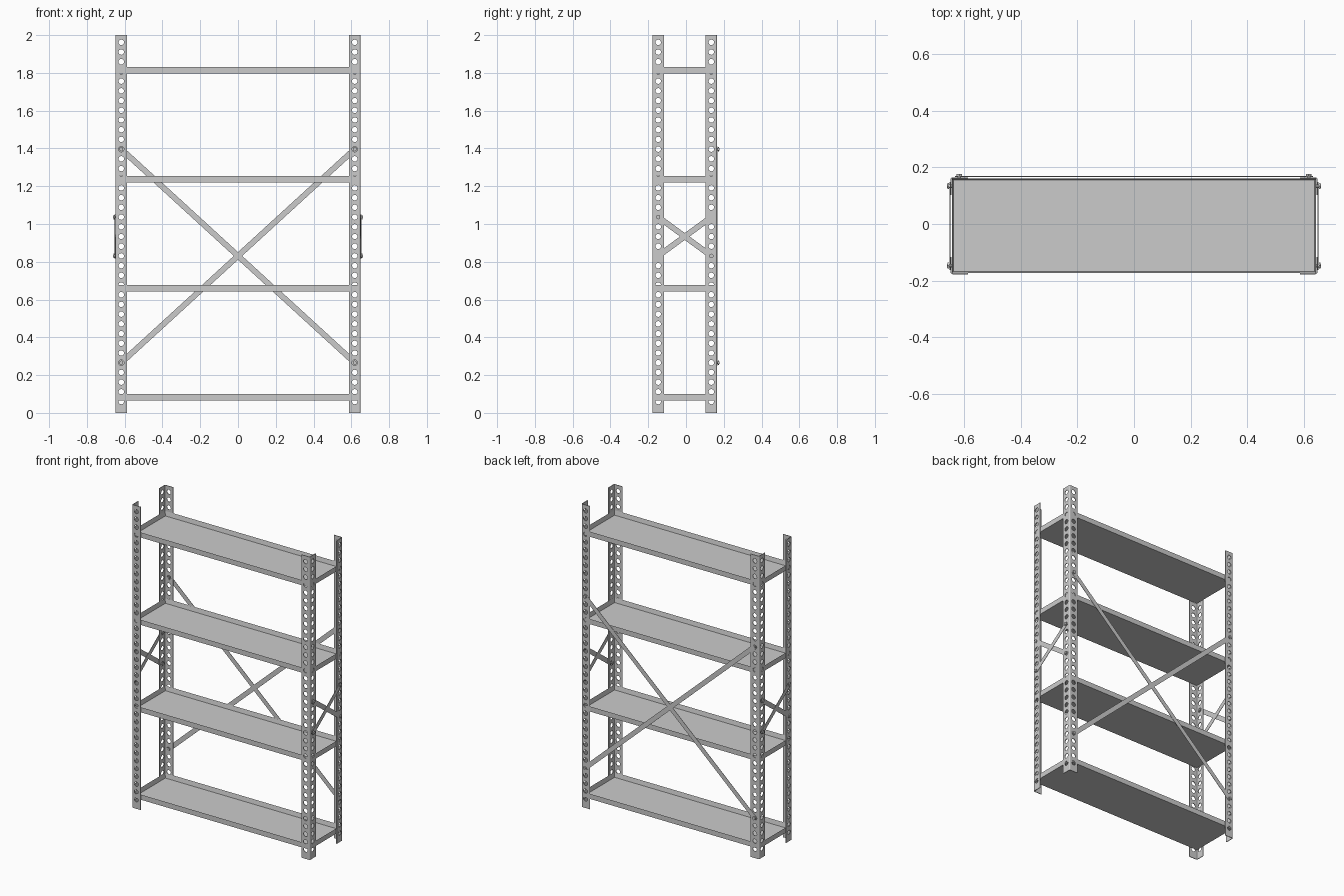
import bpy, bmesh
from math import pi, atan2, hypot, cos, sin
from mathutils import Matrix, Vector

if "Cube" in bpy.data.objects:
    bpy.data.objects.remove(bpy.data.objects["Cube"])

XO, YF, YB = 0.649, -0.178, 0.165      # outer faces of the posts
YC = (YF + YB) / 2
FL, TH, HOLE = 0.062, 0.004, 0.031     # flange width, sheet thickness, hole inset


def hole_z(k):
    return 0.06 + k * 0.0514


def finish(name, bm):
    bmesh.ops.recalc_face_normals(bm, faces=bm.faces)
    me = bpy.data.meshes.new(name)
    bm.to_mesh(me)
    bm.free()
    ob = bpy.data.objects.new(name, me)
    bpy.context.collection.objects.link(ob)
    return ob


def prism(bm, pts, z0, z1):
    f = bm.faces.new([bm.verts.new((x, y, z0)) for x, y in pts])
    new = bmesh.ops.extrude_face_region(bm, geom=[f])["geom"]
    bmesh.ops.translate(bm, vec=(0, 0, z1 - z0),
                        verts=[v for v in new if isinstance(v, bmesh.types.BMVert)])


def box(bm, size, loc):
    bmesh.ops.create_cube(bm, size=1, matrix=Matrix.Translation(loc) @ Matrix.Diagonal((*size, 1)))


def cyl(bm, r, d, m, seg=16):
    bmesh.ops.create_cone(bm, cap_ends=True, segments=seg, radius1=r, radius2=r, depth=d, matrix=m)


# Perforated angle post: corner at the origin, flanges along +x and +y
R = 0.008
arc = [(pi + i * pi / 8) for i in range(5)]
outer = [(R + R * cos(a), R + R * sin(a)) for a in arc]
inner = [(R + (R - TH) * cos(a), R + (R - TH) * sin(a)) for a in reversed(arc)]
bm = bmesh.new()
prism(bm, [(0, FL)] + outer + [(FL, 0), (FL, TH), *inner, (TH, FL)], 0, 2)
post = finish("post_front_left", bm)

bm = bmesh.new()
for k in range(38):
    z = hole_z(k)
    cyl(bm, 0.0145, 0.02, Matrix.Translation((HOLE, 0.002, z)) @ Matrix.Rotation(pi / 2, 4, 'X'))
    cyl(bm, 0.0145, 0.02, Matrix.Translation((0.002, HOLE, z)) @ Matrix.Rotation(pi / 2, 4, 'Y'))
cutter = finish("hole_cutter", bm)
mod = post.modifiers.new("holes", 'BOOLEAN')
mod.object, mod.operation, mod.solver = cutter, 'DIFFERENCE', 'EXACT'
mesh = bpy.data.meshes.new_from_object(post.evaluated_get(bpy.context.evaluated_depsgraph_get()))
post.modifiers.clear()
post.data = mesh
bpy.data.objects.remove(cutter)

post.location = (-XO, YF, 0)
for name, x, y, a in (("post_front_right", XO, YF, 1), ("post_back_right", XO, YB, 2),
                      ("post_back_left", -XO, YB, 3)):
    p = bpy.data.objects.new(name, mesh)
    p.location, p.rotation_euler = (x, y, 0), (0, 0, a * pi / 2)
    bpy.context.collection.objects.link(p)

# Tray shelves with an upright rim
W, D, H = 2 * (XO - TH) - 0.001, YB - YF - 2 * TH - 0.001, 0.034
for i in range(4):
    z = 0.066 + i * 0.5767
    bm = bmesh.new()
    box(bm, (W, D, H), (0, YC, z + H / 2))
    top = max(bm.faces, key=lambda f: f.calc_center_median().z)
    bmesh.ops.inset_region(bm, faces=[top], thickness=0.008)
    bmesh.ops.translate(bm, verts=top.verts, vec=(0, 0, -H + 0.004))
    finish(f"shelf_{i + 1}", bm)


# Flat cross brace in a local plane (u, v) with round ends, plus bolts
def brace(name, u0, v0, u1, v1, width, off, frame):
    L, a = hypot(u1 - u0, v1 - v0), atan2(v1 - v0, u1 - u0)
    r = width / 2
    pts = [(L / 2 + r * sin(t * pi / 6), -r * cos(t * pi / 6)) for t in range(7)]
    pts += [(-x, -y) for x, y in pts]
    bm = bmesh.new()
    prism(bm, pts, off, off + 0.002)
    mid = Matrix.Translation(((u0 + u1) / 2, (v0 + v1) / 2, 0))
    bm.transform(frame @ mid @ Matrix.Rotation(a, 4, 'Z'))
    finish(name, bm)
    bm = bmesh.new()
    for u, v in ((u0, v0), (u1, v1)):
        def at(w):
            return frame @ Matrix.Translation((u, v, w))
        cyl(bm, 0.006, 0.024, at(0.0))          # shank
        cyl(bm, 0.012, 0.006, at(0.008), 6)     # head
        cyl(bm, 0.012, 0.005, at(-0.0075), 6)   # nut
    finish(name + "_bolts", bm)


def plane(u, w, loc):
    m = Matrix((u, (0, 0, 1), w)).transposed().to_4x4()
    m.translation = Vector(loc)
    return m


# Back brace
back = plane((-1, 0, 0), (0, 1, 0), (0, YB, 0))
hx = XO - HOLE
for i, s in enumerate((-1, 1)):
    brace(f"back_brace_{i + 1}", -s * hx, hole_z(4), s * hx, hole_z(26), 0.03, 0.0005 + i * 0.0022, back)

# Side braces
hy = (YB - YF) / 2 - HOLE
for side, s in (("left", -1), ("right", 1)):
    frame = plane((0, s, 0), (s, 0, 0), (s * XO, YC, 0))
    for i, d in enumerate((-1, 1)):
        brace(f"{side}_brace_{i + 1}", -d * hy, hole_z(15), d * hy, hole_z(19), 0.03,
              0.0005 + i * 0.0022, frame)
